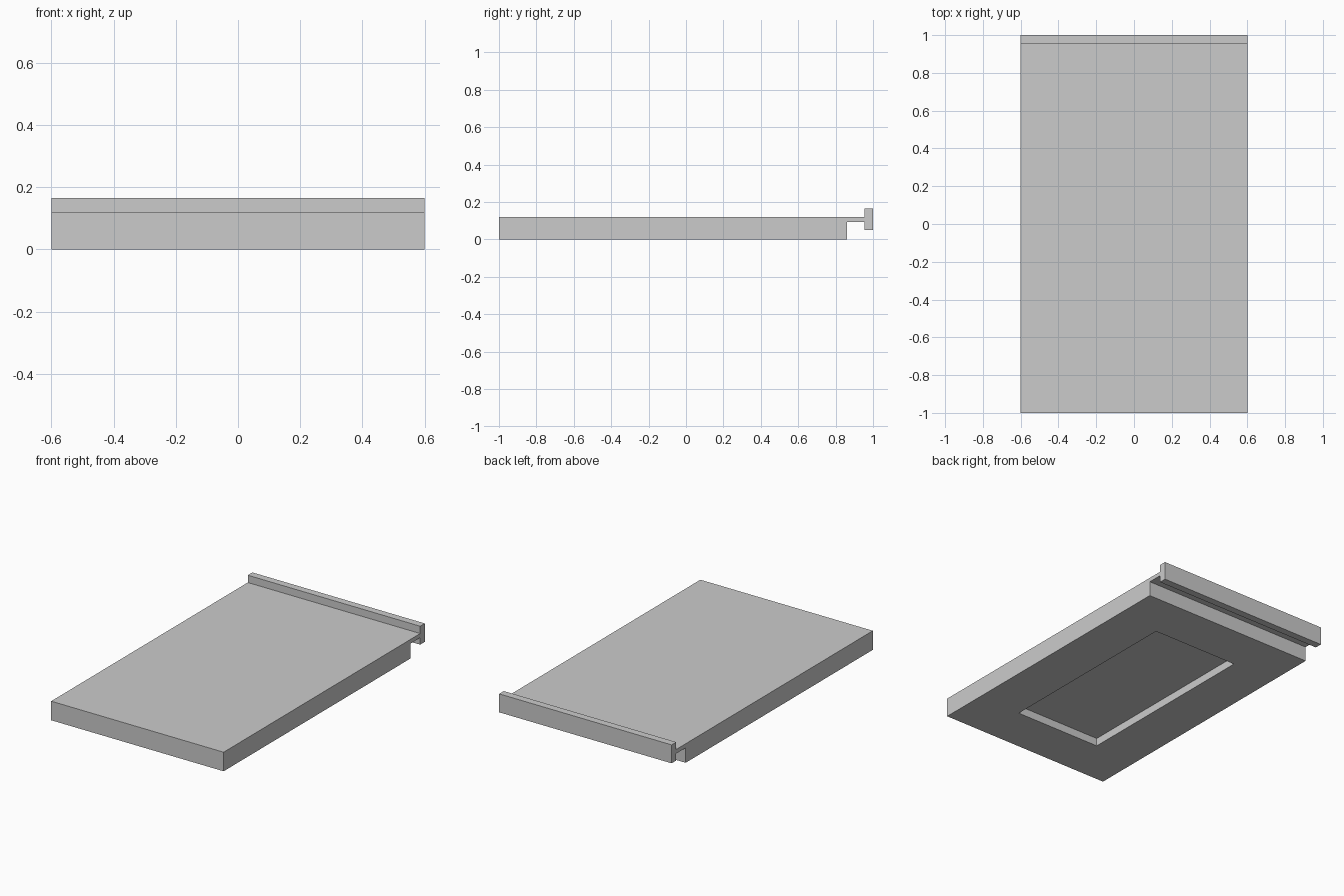
import bpy
import bmesh

cube = bpy.data.objects.get("Cube")
if cube:
    bpy.data.objects.remove(cube, do_unlink=True)

HALF_WIDTH = 0.6

grey = bpy.data.materials.new("plain grey")
grey.use_nodes = True
colour = (0.6, 0.6, 0.6, 1)
grey.diffuse_color = colour
grey.node_tree.nodes["Principled BSDF"].inputs["Base Color"].default_value = colour

# Side outline (y, z): thick slab, thin web and upright end lip
outline = [(-1, 0), (0.86, 0), (0.86, 0.094), (0.954, 0.094), (0.954, 0.05),
           (1, 0.05), (1, 0.166), (0.954, 0.166), (0.954, 0.12), (-1, 0.12)]

bm = bmesh.new()
profile = bm.faces.new([bm.verts.new((-HALF_WIDTH, y, z)) for y, z in outline])
sweep = bmesh.ops.extrude_face_region(bm, geom=[profile])
ends = [v for v in sweep["geom"] if isinstance(v, bmesh.types.BMVert)]
bmesh.ops.translate(bm, verts=ends, vec=(2 * HALF_WIDTH, 0, 0))
bmesh.ops.recalc_face_normals(bm, faces=bm.faces)

# Rectangular recess in the underside: inset the bottom face, then push it up
bm.faces.ensure_lookup_table()
bottom = next(f for f in bm.faces
              if f.normal.z < -0.9 and f.calc_center_median().z < 0.001)
bmesh.ops.inset_region(bm, faces=[bottom], thickness=0.3, use_even_offset=True)
floor = bmesh.ops.extrude_discrete_faces(bm, faces=[bottom])["faces"][0]
bmesh.ops.translate(bm, verts=floor.verts, vec=(0, 0, 0.05))
bmesh.ops.recalc_face_normals(bm, faces=bm.faces)

mesh = bpy.data.meshes.new("slab_with_lip")
bm.to_mesh(mesh)
bm.free()
mesh.materials.append(grey)
slab = bpy.data.objects.new("slab_with_lip", mesh)
bpy.context.collection.objects.link(slab)
